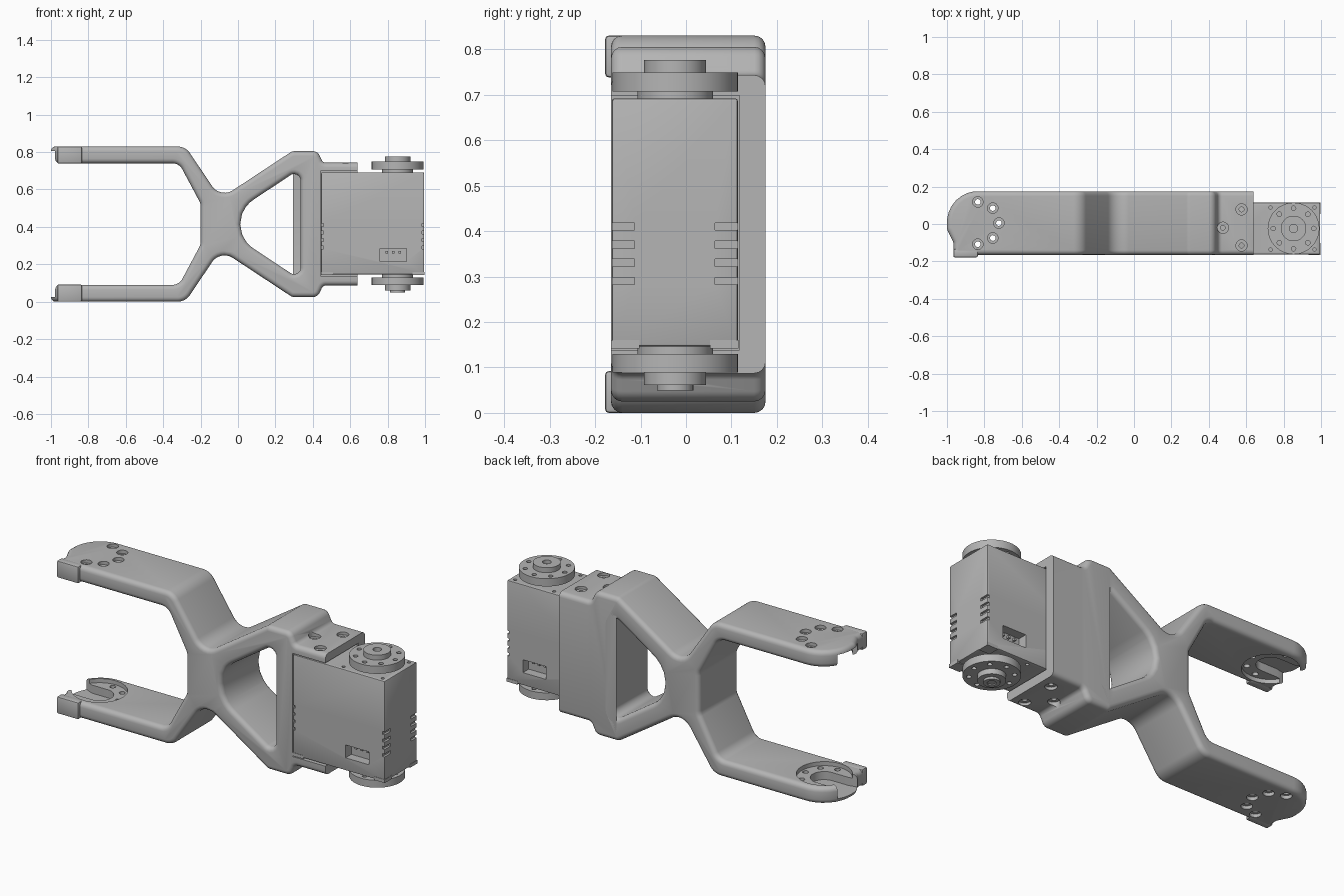
import bpy, bmesh, math
from mathutils import Vector, Matrix

if "Cube" in bpy.data.objects:
    bpy.data.objects.remove(bpy.data.objects["Cube"])

H = 0.83                       # overall height, mirrored about H / 2
GREY = (0.46, 0.46, 0.46, 1)
mat = bpy.data.materials.new("plain grey")
mat.use_nodes = True
mat.diffuse_color = GREY
mat.node_tree.nodes["Principled BSDF"].inputs["Base Color"].default_value = GREY


def finish(name, bm):
    bmesh.ops.recalc_face_normals(bm, faces=bm.faces)
    mesh = bpy.data.meshes.new(name)
    bm.to_mesh(mesh)
    bm.free()
    mesh.materials.append(mat)
    ob = bpy.data.objects.new(name, mesh)
    bpy.context.collection.objects.link(ob)
    return ob


def rounded(corners, steps=8):
    """Polygon from (a, b, radius) corners."""
    out = []
    for i, (a, b, r) in enumerate(corners):
        p = Vector((a, b))
        if not r:
            out.append(p)
            continue
        u = (Vector(corners[i - 1][:2]) - p).normalized()
        v = (Vector(corners[(i + 1) % len(corners)][:2]) - p).normalized()
        half = u.angle(v) / 2
        c = p + (u + v).normalized() * r / math.sin(half)
        start, end = (p + w * r / math.tan(half) - c for w in (u, v))
        for k in range(steps + 1):
            out.append(c + start.lerp(end, k / steps).normalized() * r)
    return out


def prism(name, corners, axis, lo, hi):
    bm = bmesh.new()
    place = (lambda p: (p.x, lo, p.y)) if axis == "y" else (lambda p: (p.x, p.y, lo))
    face = bm.faces.new([bm.verts.new(place(p)) for p in rounded(corners)])
    ext = bmesh.ops.extrude_face_region(bm, geom=[face])["geom"]
    move = Vector((0, hi - lo, 0)) if axis == "y" else Vector((0, 0, hi - lo))
    bmesh.ops.translate(bm, vec=move, verts=[g for g in ext if isinstance(g, bmesh.types.BMVert)])
    return finish(name, bm)


def boxes(name, spans):
    bm = bmesh.new()
    for x0, x1, y0, y1, z0, z1 in spans:
        m = Matrix.Translation(((x0 + x1) / 2, (y0 + y1) / 2, (z0 + z1) / 2))
        bmesh.ops.create_cube(bm, size=1, matrix=m @ Matrix.Diagonal((x1 - x0, y1 - y0, z1 - z0, 1)))
    return finish(name, bm)


def cylinders(name, centres, r, z0, z1, sides=24):
    bm = bmesh.new()
    for x, y in centres:
        bmesh.ops.create_cone(bm, cap_ends=True, segments=sides, radius1=r, radius2=r,
                              depth=abs(z1 - z0), matrix=Matrix.Translation((x, y, (z0 + z1) / 2)))
    return finish(name, bm)


def apply(ob, mod):
    bpy.context.view_layer.objects.active = ob
    bpy.ops.object.modifier_apply(modifier=mod.name)


def cut(ob, tool, operation="DIFFERENCE"):
    mod = ob.modifiers.new("cut", "BOOLEAN")
    mod.object, mod.operation, mod.solver = tool, operation, "EXACT"
    apply(ob, mod)
    bpy.data.objects.remove(tool)


def bevel(ob, width, segments, angle=50):
    mod = ob.modifiers.new("bevel", "BEVEL")
    mod.width, mod.segments = width, segments
    mod.limit_method, mod.angle_limit = "ANGLE", math.radians(angle)
    mod.use_clamp_overlap = False
    apply(ob, mod)


def smooth(ob):
    bpy.ops.object.select_all(action="DESELECT")
    ob.select_set(True)
    bpy.context.view_layer.objects.active = ob
    bpy.ops.object.shade_smooth_by_angle(angle=math.radians(32))


# Forked frame: side outline crossed with plan outline, window, soft edges
upper = [(-.2, .525, .06), (-.315, .74, .06), (-1.1, .74, 0), (-1.1, H, 0), (-.281, H, .08),
         (-.094, .552, .08), (.29, .805, .04), (.425, .805, .04), (.455, .743, .025), (.75, .743, 0)]
frame = prism("fork_frame", upper + [(x, H - z, r) for x, z, r in reversed(upper)], "y", -.3, .3)
plan = [(.7, .175, 0), (-1, .175, .165), (-1, -.03, .05), (-.965, -.1, .03),
        (-.965, -.165, .026), (.7, -.165, 0)]
cut(frame, prism("plan_cutter", plan, "z", -.2, 1.1), "INTERSECT")
window = [(-.113, H / 2, .155), (.335, .713, .035), (.335, H - .713, .035)]
cut(frame, prism("window_cutter", window, "y", -.4, .4))
bevel(frame, .025, 4)

# Motor bay, open at the front and right
cut(frame, boxes("trim_cutter", [(.64, .9, -.4, .4, -.1, 1)]))
cut(frame, boxes("bay_cutter", [(.442, .8, -.4, .118, .138, .698)]))

# Horn seats, slots and screw holes, the same in both arms
hub = Vector((-.835, .005))
arm_holes = [hub + .113 * Vector((math.cos(a), math.sin(a)))
             for a in (math.radians(45 * k) for k in range(-2, 3))]
plate_holes = [(.575, .078), (.575, -.115), (.475, -.02)]
slot = [(-1.1, .15, 0), (-.93, .074, 0), (-.765, .074, .068), (-.765, -.064, .068),
        (-.93, -.064, 0), (-1.1, -.1, 0)]
for flip in (False, True):
    z = (lambda v: H - v) if flip else (lambda v: v)
    cut(frame, cylinders("seat_cutter", [hub], .138, z(.66), z(.762), 48))
    cut(frame, prism("slot_cutter", slot, "z", z(.66), z(.806)))
    cut(frame, cylinders("bore_cutter", arm_holes, .028, z(.812), z(.95)))
    cut(frame, cylinders("screw_cutter", arm_holes, .015, z(.66), z(.95)))
    cut(frame, cylinders("bore_cutter", plate_holes, .03, z(.728), z(.95)))
    cut(frame, cylinders("screw_cutter", plate_holes, .013, z(.68), z(.95)))
smooth(frame)

# Stop tabs on the front corner of each arm end
for name, z0, z1 in (("upper_stop_tab", .738, H), ("lower_stop_tab", 0, H - .738)):
    tab = boxes(name, [(-.966, -.835, -.178, -.134, z0, z1)])
    bevel(tab, .008, 2)
    smooth(tab)

# Motor body with vent slits around its upright edges and two sockets
X0, X1, Y0, Y1, Z0, Z1 = .445, .995, -.163, .114, .146, .692
motor = boxes("motor_body", [(X0, X1, Y0, Y1, Z0, Z1)])
bevel(motor, .006, 2)
slits = []
for k in range(4):
    zc = .29 + .04 * k
    for x in (X0, X1):
        slits += [(x - .012, x + .012, Y0 - .01, Y0 + .05, zc - .008, zc + .008),
                  (x - .012, x + .012, Y1 - .05, Y1 + .01, zc - .008, zc + .008)]
cut(motor, boxes("slit_cutter", slits))
cut(motor, boxes("socket_cutter", [(.76, .9, y - .05, y + .05, .215, .285) for y in (Y0, Y1)]))
corner_screws = [(x, y) for x in (.73, .965) for y in (Y0 + .026, Y1 - .026)]
cut(motor, cylinders("case_screw_cutter", corner_screws, .009, .66, .75, 16))
cut(motor, cylinders("case_screw_cutter", corner_screws, .009, .1, .18, 16))
smooth(motor)

# Contact pins in the sockets
boxes("socket_pins", [(x - .006, x + .006, y - .03, y + .03, .258, .27)
                      for x in (.795, .83, .865) for y in (Y0 + .065, Y1 - .065)])

# Raised corner pads of the lower cover
boxes("cover_pads", [(x, x + .065, y, y + .063, .142, .16)
                     for x in (X0 - .002, X1 - .063) for y in (Y0 - .002, Y1 - .061)])


# Round horns above and below the motor
def horn(name, layers, hole_z, bore_z):
    axis = Vector((.853, -.024))
    ring = [axis + .108 * Vector((math.cos(k * math.pi / 4), math.sin(k * math.pi / 4))) for k in range(8)]
    for part, r, z0, z1 in layers:
        ob = cylinders(name + part, [axis], r, z0, z1, 64)
        if part == "_disc":
            cut(ob, cylinders("ring_cutter", ring, .012, *hole_z, 16))
        elif part != "_collar":
            cut(ob, cylinders("centre_cutter", [axis], .022, *bore_z))
        smooth(ob)


horn("upper_horn", [("_collar", .083, .68, .709), ("_disc", .138, .707, .749), ("_boss", .068, .748, .776)],
     (.7, .8), (.757, .8))
horn("lower_horn", [("_collar", .083, .126, .155), ("_disc", .138, .089, .129), ("_boss", .068, .061, .09),
                    ("_cap", .04, .049, .0615)], (.05, .14), (.03, .055))
